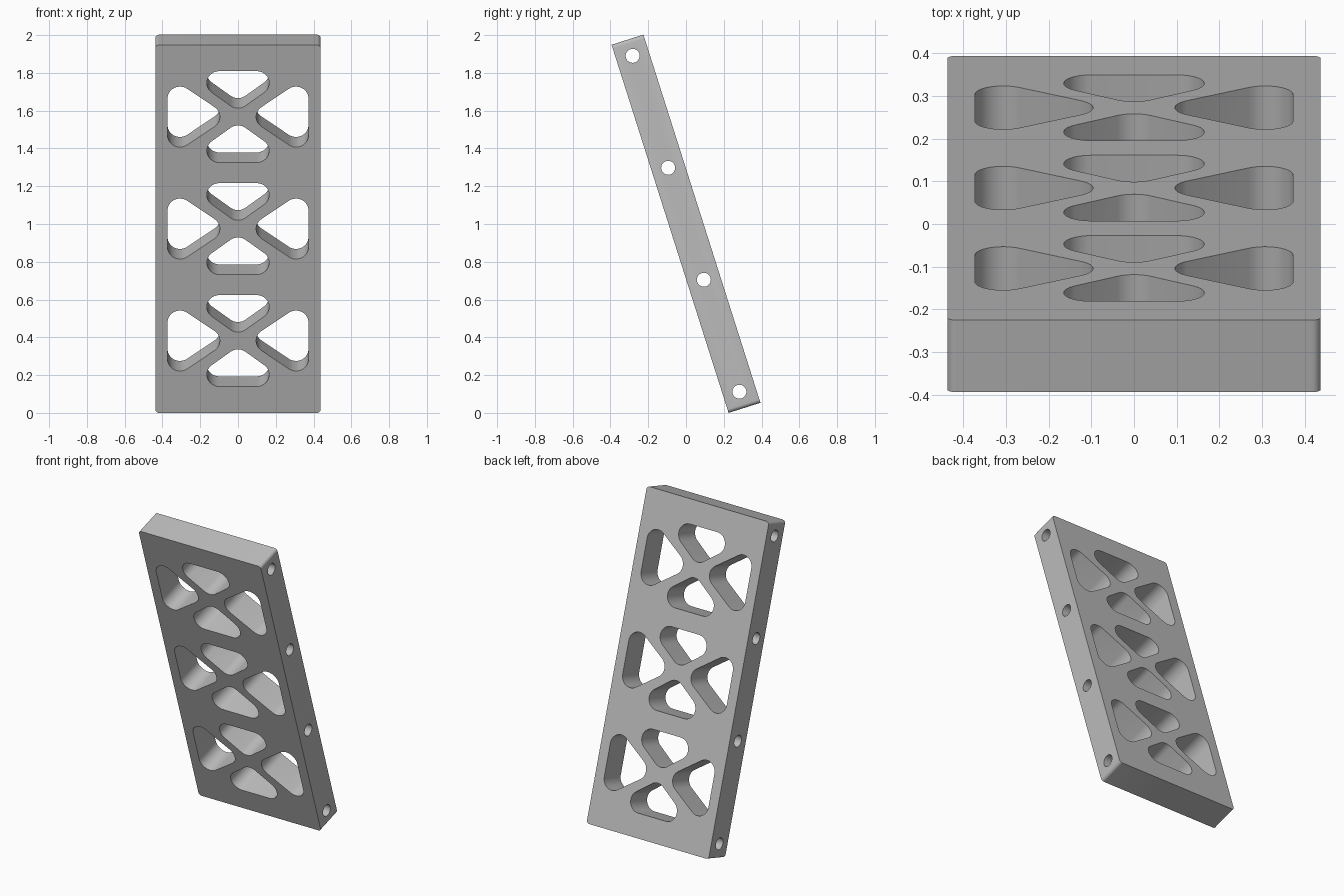
import bpy, bmesh, math
from mathutils import Vector, Matrix

WIDTH, LENGTH, THICK = 0.875, 2.045, 0.177
TILT = math.atan2(0.62, 1.95)
PITCH = 0.622          # spacing of the truss cells and of the side holes
FILLET = 0.066

if "Cube" in bpy.data.objects:
    bpy.data.objects.remove(bpy.data.objects["Cube"], do_unlink=True)

grey = bpy.data.materials.new("plain grey")
grey.use_nodes = True
colour = (0.5, 0.5, 0.5, 1)
grey.diffuse_color = colour
grey.node_tree.nodes["Principled BSDF"].inputs["Base Color"].default_value = colour


def rounded(centres, radius, steps=12):
    """Outline round equal circles, whose centres run anticlockwise."""
    pts = [Vector(c) for c in centres]
    outline = []
    for i, c in enumerate(pts):
        before, after = c - pts[i - 1], pts[(i + 1) % len(pts)] - c
        start = math.atan2(-before.x, before.y)
        sweep = (math.atan2(-after.x, after.y) - start) % math.tau
        for k in range(steps + 1):
            a = start + sweep * k / steps
            outline.append(c + radius * Vector((math.cos(a), math.sin(a))))
    return outline


def prism(bm, outline, depth, matrix=Matrix()):
    """Extrude an outline in x and z symmetrically along y."""
    front = [bm.verts.new(matrix @ Vector((p.x, -depth / 2, p.y))) for p in outline]
    back = [bm.verts.new(matrix @ Vector((p.x, depth / 2, p.y))) for p in outline]
    bm.faces.new(front)
    bm.faces.new(back[::-1])
    for i in range(len(front)):
        bm.faces.new((front[i - 1], back[i - 1], back[i], front[i]))


def make_object(name, bm):
    bmesh.ops.recalc_face_normals(bm, faces=bm.faces[:])
    mesh = bpy.data.meshes.new(name)
    bm.to_mesh(mesh)
    bm.free()
    mesh.materials.append(grey)
    obj = bpy.data.objects.new(name, mesh)
    bpy.context.scene.collection.objects.link(obj)
    return obj


# Plate with rounded corners
r = 0.02
w, h = WIDTH / 2 - r, LENGTH / 2 - r
bm = bmesh.new()
prism(bm, rounded([(-w, -h), (w, -h), (w, h), (-w, h)], r, 6), THICK)
plate = make_object("truss_plate", bm)

# Triangular pockets: four round the crossing of each cell
bm = bmesh.new()
r = FILLET
side = rounded([(0.162, 0), (0.373 - r, -0.168 + r), (0.373 - r, 0.168 - r)], r)
end = rounded([(0, 0.048 + r), (0.165 - r, 0.254 - r), (r - 0.165, 0.254 - r)], r)
for cell in (-1, 0, 1):
    for outline in (side, end):
        for turn in (0, math.pi):
            place = Matrix.Translation((0, 0, cell * PITCH)) @ Matrix.Rotation(turn, 4, "Y")
            prism(bm, outline, THICK * 2, place)

# Round holes running across the full width
for i in range(4):
    place = Matrix.Translation((0, 0, (i - 1.5) * PITCH)) @ Matrix.Rotation(math.pi / 2, 4, "Y")
    bmesh.ops.create_cone(bm, cap_ends=True, segments=40, radius1=0.037, radius2=0.037,
                          depth=WIDTH * 1.2, matrix=place)
cutter = make_object("pocket_cutter", bm)
cutter.hide_render = True

cut = plate.modifiers.new("pockets", "BOOLEAN")
cut.operation = "DIFFERENCE"
cut.solver = "EXACT"
cut.object = cutter
bpy.ops.object.select_all(action="DESELECT")
bpy.context.view_layer.objects.active = plate
plate.select_set(True)
bpy.ops.object.modifier_apply(modifier=cut.name)
bpy.data.objects.remove(cutter, do_unlink=True)

# Lean the plate towards the front and stand it on the ground
plate.data.transform(Matrix.Translation((0, 0, 1)) @ Matrix.Rotation(TILT, 4, "X"))
lowest = min(v.co.z for v in plate.data.vertices)
plate.data.transform(Matrix.Translation((0, 0, -lowest)))
bpy.ops.object.shade_smooth_by_angle(angle=math.radians(30))
